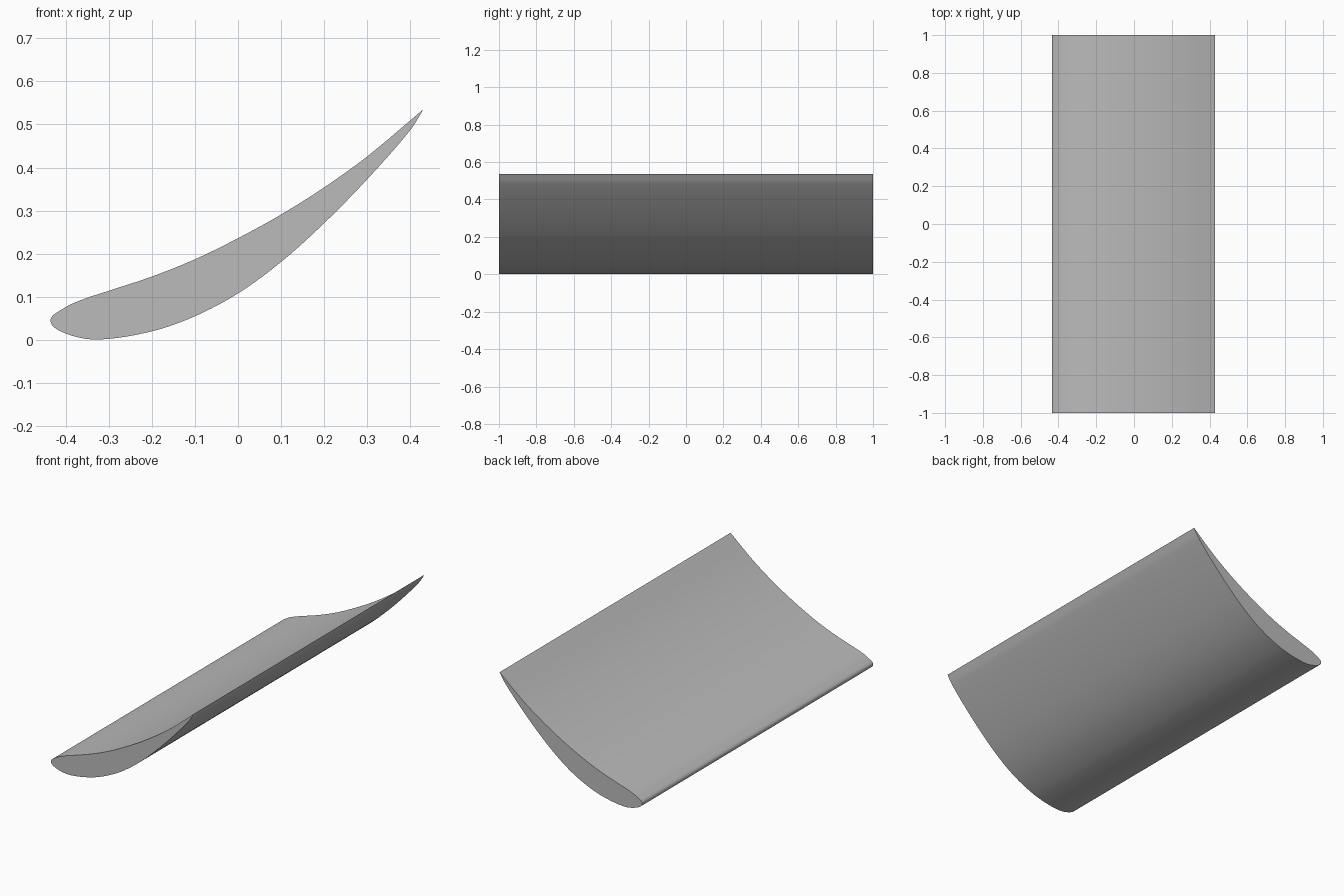
import bpy, bmesh, math
from mathutils import Vector
from mathutils.geometry import interpolate_bezier

cube = bpy.data.objects.get("Cube")
if cube:
    bpy.data.objects.remove(cube, do_unlink=True)

HALF_SPAN = 1.0
STEPS = 8

# Blade section (x, z): trailing tip, concave top, rounded nose, convex underside, tip
section = [
    (0.43, 0.535), (0.3, 0.426), (0.2, 0.354), (0.1, 0.291), (0, 0.236),
    (-0.1, 0.187), (-0.2, 0.147), (-0.3, 0.114), (-0.36, 0.094), (-0.405, 0.073),
    (-0.435, 0.044), (-0.4, 0.015), (-0.325, 0.001), (-0.2, 0.02), (-0.1, 0.055),
    (0, 0.108), (0.1, 0.181), (0.2, 0.271), (0.3, 0.373), (0.4, 0.487), (0.43, 0.535),
]


def smooth_path(points, steps):
    """Smooth curve through the points, open at both ends."""
    pts = [Vector((x, 0, z)) for x, z in points]
    last = len(pts) - 1
    tangents = [(pts[min(i + 1, last)] - pts[max(i - 1, 0)]).normalized()
                for i in range(last + 1)]
    path = []
    for i in range(last):
        a, b = pts[i], pts[i + 1]
        reach = (b - a).length / 3
        path += interpolate_bezier(a, a + tangents[i] * reach,
                                   b - tangents[i + 1] * reach, b, steps + 1)[:-1]
    return path


# Sweep the section along the span and close both ends
bm = bmesh.new()
outline = [bm.verts.new((p.x, -HALF_SPAN, p.z)) for p in smooth_path(section, STEPS)]
front_end = bm.faces.new(outline)
swept = bmesh.ops.extrude_face_region(bm, geom=[front_end], use_keep_orig=True)
bmesh.ops.translate(bm, vec=(0, 2 * HALF_SPAN, 0),
                    verts=[g for g in swept["geom"] if isinstance(g, bmesh.types.BMVert)])
bmesh.ops.recalc_face_normals(bm, faces=bm.faces)
mesh = bpy.data.meshes.new("curved_blade")
bm.to_mesh(mesh)
bm.free()

blade = bpy.data.objects.new("curved_blade", mesh)
bpy.context.collection.objects.link(blade)

# Plain grey material
grey = bpy.data.materials.new("plain_grey")
grey.use_nodes = True
colour = (0.5, 0.5, 0.5, 1)
grey.diffuse_color = colour
grey.node_tree.nodes["Principled BSDF"].inputs["Base Color"].default_value = colour
mesh.materials.append(grey)

# Smooth skin with crisp ends and trailing edge
bpy.ops.object.select_all(action="DESELECT")
blade.select_set(True)
bpy.context.view_layer.objects.active = blade
bpy.ops.object.shade_smooth_by_angle(angle=math.radians(30))
# The tip is a hard edge whatever its opening angle
for edge in mesh.edges:
    if all(mesh.vertices[v].co.x > 0.4299 for v in edge.vertices):
        edge.use_edge_sharp = True
